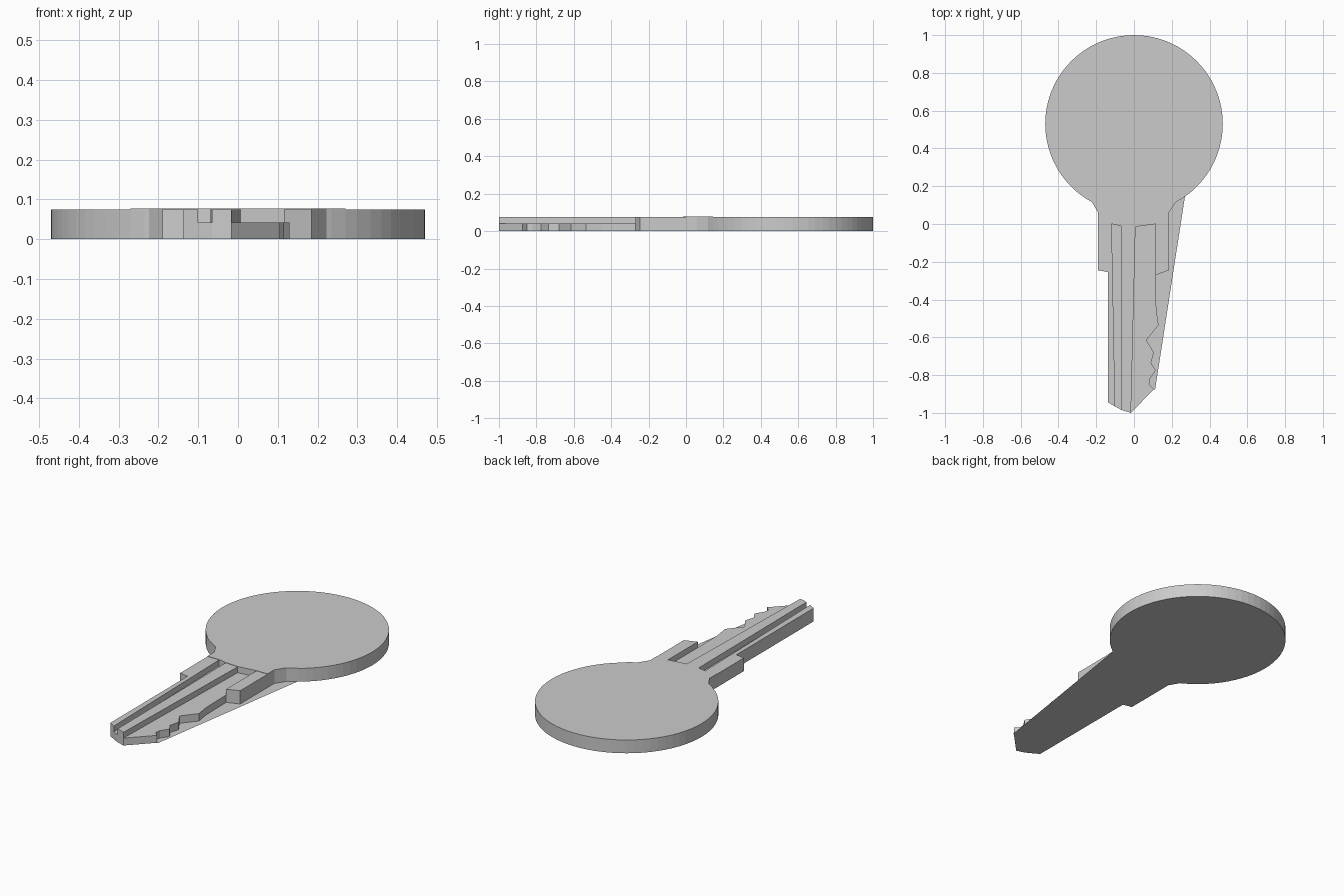
import bpy
import bmesh
from math import cos, sin, radians

if "Cube" in bpy.data.objects:
    bpy.data.objects.remove(bpy.data.objects["Cube"], do_unlink=True)

metal = bpy.data.materials.new("grey metal")
metal.use_nodes = True
grey = (0.6, 0.6, 0.6, 1)
metal.diffuse_color = grey
metal.node_tree.nodes["Principled BSDF"].inputs["Base Color"].default_value = grey

LOW, TOP, RAISED = 0.042, 0.075, 0.077


def prism(name, outline, bottom, top):
    """Extrude a flat outline from bottom to top; equal heights give a sheet."""
    bm = bmesh.new()
    face = bm.faces.new([bm.verts.new((x, y, bottom)) for x, y in outline])
    if top > bottom:
        new = bmesh.ops.extrude_face_region(bm, geom=[face], use_keep_orig=True)
        moved = [v for v in new["geom"] if isinstance(v, bmesh.types.BMVert)]
        bmesh.ops.translate(bm, verts=moved, vec=(0, 0, top - bottom))
        bmesh.ops.recalc_face_normals(bm, faces=bm.faces)
    else:
        face.normal_update()
        if face.normal.z > 0:
            face.normal_flip()
    mesh = bpy.data.meshes.new(name)
    bm.to_mesh(mesh)
    bm.free()
    mesh.materials.append(metal)
    obj = bpy.data.objects.new(name, mesh)
    bpy.context.collection.objects.link(obj)
    return obj


def arc(start, end, step=5):
    return [(0.47 * cos(radians(a)), 0.53 + 0.47 * sin(radians(a)))
            for a in range(start, end, step)]


# Round bow
prism("bow", arc(0, 360), 0, TOP)

# Collar between bow and blade, following the bow's rim
root = [(-0.19, 0), (-0.118, 0), (-0.07, -0.01), (0.008, -0.015),
        (0.115, 0), (0.185, 0)]
neck_right = [(0.185, 0.06), (0.225, 0.12)]
neck_left = [(-0.225, 0.12), (-0.19, 0.06)]
rim = arc(235, 306)
prism("collar", root + neck_right + rim[::-1] + neck_left, 0, RAISED)

# Blade outline with the cut teeth on the right edge
teeth = [(0.115, -0.27), (0.118, -0.45), (0.13, -0.535), (0.065, -0.615),
         (0.105, -0.68), (0.09, -0.735), (0.115, -0.775), (0.085, -0.82),
         (0.08, -0.85), (0.105, -0.875)]
shoulder_right = (0.185, -0.245)
shoulder_left = [(-0.19, -0.245), (-0.137, -0.255)]
tip_left, groove_tip = (-0.137, -0.945), (-0.1, -0.966)
rail_tip = [(-0.016, -0.995), (-0.065, -0.985)]
prism("blade", root + [shoulder_right] + teeth + [(-0.016, -1)] + rail_tip[1:]
      + [groove_tip, tip_left] + shoulder_left[::-1], 0, LOW)

# Raised rails on either side of the groove
prism("left_rail", root[:2] + [groove_tip, tip_left] + shoulder_left[::-1], LOW, TOP)
prism("centre_rail", root[2:4] + [(-0.016, -1)] + rail_tip[1:], LOW, TOP)

# Raised right shoulder
prism("right_shoulder", root[4:] + [shoulder_right, teeth[0]], LOW, TOP)

# Thin sheet along the underside, bridging the teeth to the bow
prism("underside_sheet", [rim[-1], (0.112, -0.875)] + teeth[::-1]
      + [shoulder_right] + neck_right, 0, 0)
